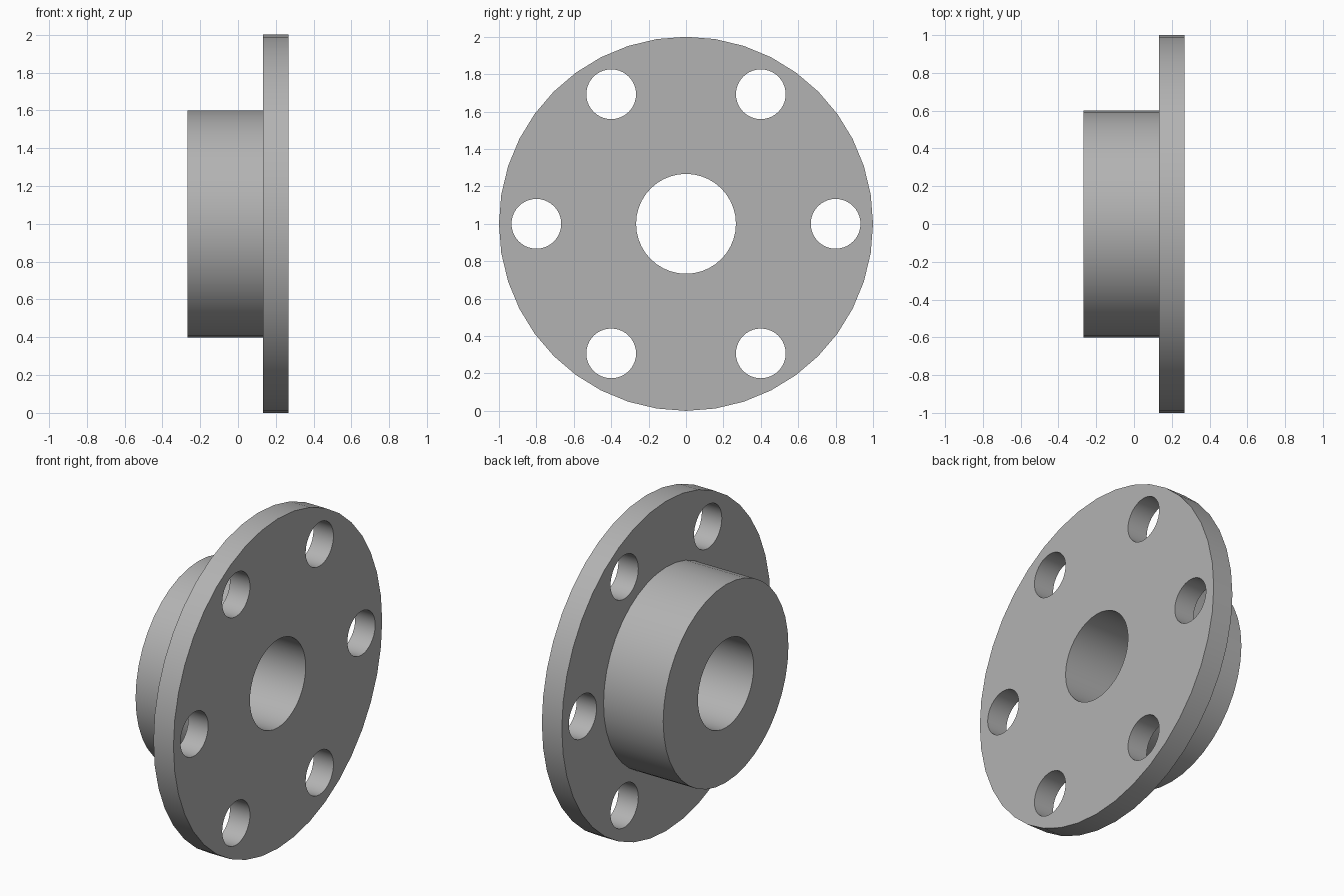
import bpy
import math

RING = 40          # sides of the outer rims
BOLTS = 6

cube = bpy.data.objects.get("Cube")
if cube:
    bpy.data.objects.remove(cube, do_unlink=True)

grey = bpy.data.materials.new("plain_grey")
grey.use_nodes = True
colour = (0.45, 0.45, 0.45, 1)
grey.diffuse_color = colour
grey.node_tree.nodes["Principled BSDF"].inputs["Base Color"].default_value = colour


def rod(name, radius, x0, x1, sides=RING, y=0.0, z=1.0):
    """Cylinder lying along the x axis from x0 to x1."""
    bpy.ops.mesh.primitive_cylinder_add(
        vertices=sides, radius=radius, depth=x1 - x0,
        location=((x0 + x1) / 2, y, z), rotation=(0, math.pi / 2, 0))
    obj = bpy.context.object
    obj.name = name
    obj.data.materials.append(grey)
    return obj


def boolean(target, other, operation):
    """Apply a boolean and remove the helper."""
    mod = target.modifiers.new(operation.lower(), "BOOLEAN")
    mod.operation = operation
    mod.solver = "EXACT"
    mod.object = other
    bpy.ops.object.select_all(action="DESELECT")
    bpy.context.view_layer.objects.active = target
    target.select_set(True)
    bpy.ops.object.modifier_apply(modifier=mod.name)
    bpy.data.objects.remove(other, do_unlink=True)


# Flange disc with the hub joined behind it
flange = rod("flanged_hub", 1.0, 0.133, 0.267)
boolean(flange, rod("hub", 0.6, -0.267, 0.15), "UNION")

# Central bore
boolean(flange, rod("bore_cutter", 0.267, -0.5, 0.5), "DIFFERENCE")

# Ring of bolt holes
for i in range(BOLTS):
    a = math.tau * i / BOLTS
    cutter = rod("bolt_hole_cutter", 0.133, 0.0, 0.5,
                 y=0.8 * math.cos(a), z=1 + 0.8 * math.sin(a))
    boolean(flange, cutter, "DIFFERENCE")

# Smooth round walls, crisp rims
bpy.ops.object.select_all(action="DESELECT")
bpy.context.view_layer.objects.active = flange
flange.select_set(True)
bpy.ops.object.shade_smooth_by_angle(angle=math.radians(30))
